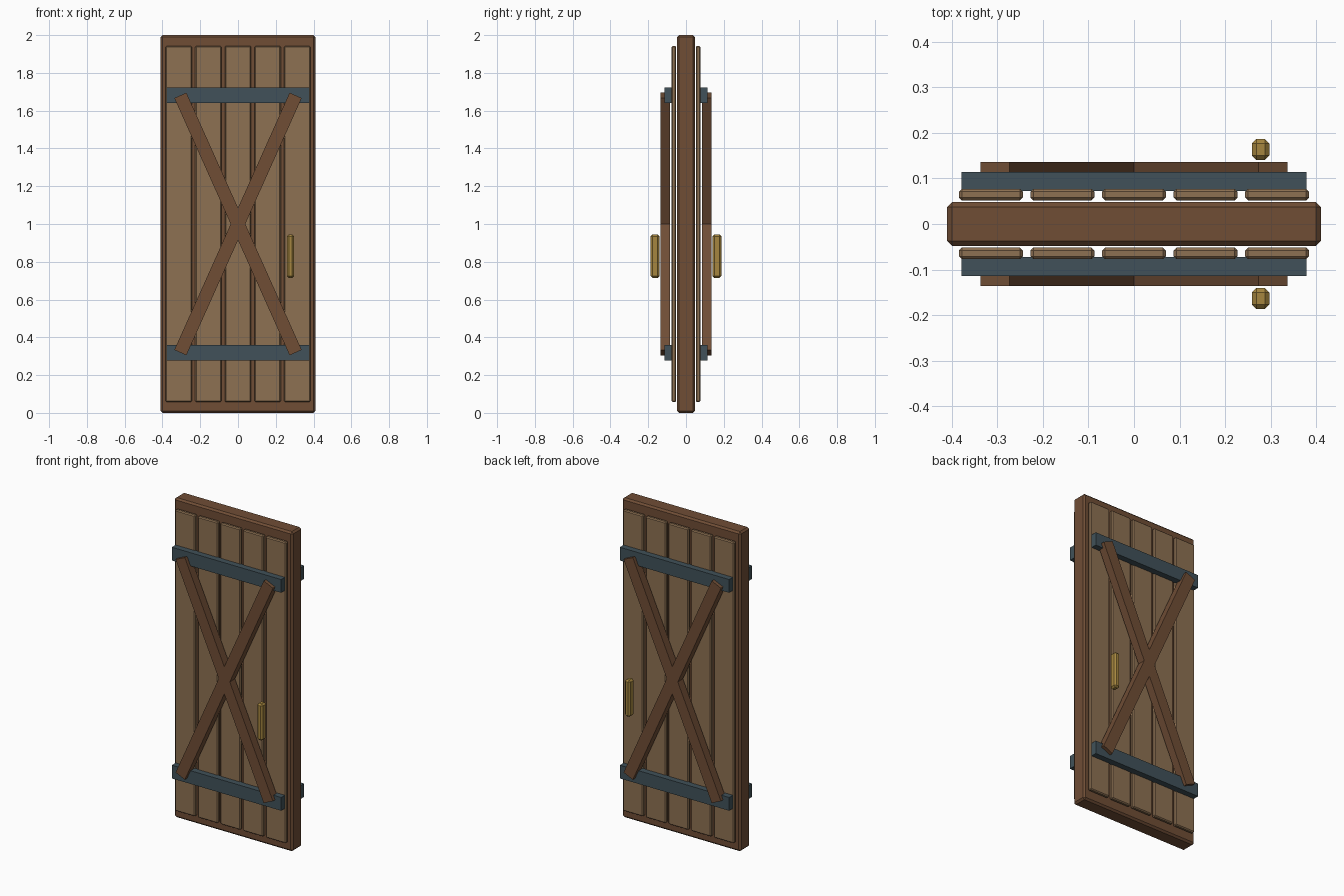
import bpy
from math import radians

if "Cube" in bpy.data.objects:
    bpy.data.objects.remove(bpy.data.objects["Cube"])


def material(name, color):
    m = bpy.data.materials.new(name)
    m.diffuse_color = (*color, 1)
    m.use_nodes = True
    m.node_tree.nodes["Principled BSDF"].inputs["Base Color"].default_value = m.diffuse_color
    return m


frame_wood = material("frame_wood", (0.16, 0.075, 0.036))
plank_wood = material("plank_wood", (0.27, 0.165, 0.085))
iron = material("iron", (0.052, 0.083, 0.1))
brass = material("brass", (0.38, 0.24, 0.05))


def box(name, center, size, mat, bevel=0, tilt=0):
    bpy.ops.mesh.primitive_cube_add(size=1, location=center, rotation=(0, tilt, 0))
    ob = bpy.context.object
    ob.name = name
    ob.scale = size
    bpy.ops.object.transform_apply(location=False, rotation=False, scale=True)
    ob.data.materials.append(mat)
    if bevel:
        mod = ob.modifiers.new("chamfer", "BEVEL")
        mod.width = bevel
        mod.segments = 1
    return ob


# Core slab
box("door_slab", (0, 0, 1), (0.82, 0.097, 2), frame_wood, 0.011)

# The same dressing on both faces
for face, s in (("front", -1), ("back", 1)):
    # Vertical planks
    for i in range(5):
        box(f"{face}_plank_{i + 1}", ((i - 2) * 0.157, s * 0.0645, 1),
            (0.14, 0.025, 1.885), plank_wood, 0.006)
    # Iron straps
    for level, z in (("lower", 0.318), ("upper", 1.682)):
        box(f"{face}_{level}_strap", (0, s * 0.093, z), (0.757, 0.042, 0.083), iron)
    # Crossed braces
    for side, t in (("left", -1), ("right", 1)):
        box(f"{face}_{side}_brace", (0, s * 0.1105, 1), (0.07, 0.051, 1.492),
            frame_wood, tilt=t * radians(24.14))
    # Pull handle
    box(f"{face}_handle", (0.278, s * 0.1635, 0.83), (0.038, 0.047, 0.23), brass, 0.01)
